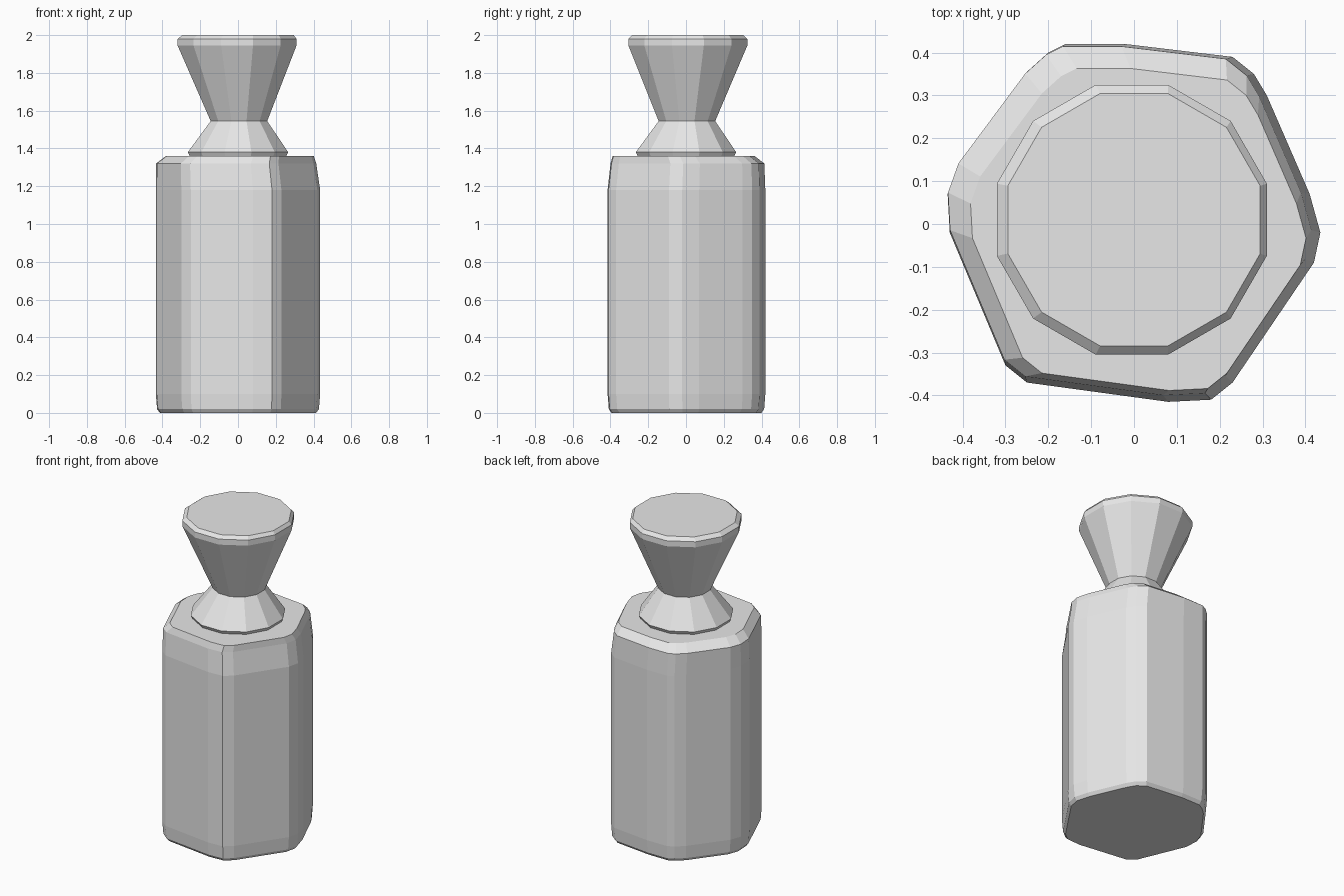
import bpy, bmesh
from math import cos, sin, pi

old = bpy.data.objects.get("Cube")
if old:
    bpy.data.objects.remove(old, do_unlink=True)

grey = bpy.data.materials.new("plain_grey")
grey.use_nodes = True
grey.diffuse_color = (0.8, 0.8, 0.8, 1)
grey.node_tree.nodes["Principled BSDF"].inputs["Base Color"].default_value = (0.8, 0.8, 0.8, 1)


def loft(name, outline, sections):
    """Stack scaled, shifted copies of an outline: (z, scale, dx, dy)."""
    bm = bmesh.new()
    rings = [[bm.verts.new((x * s + dx, y * s + dy, z)) for x, y in outline]
             for z, s, dx, dy in sections]
    n = len(outline)
    for low, high in zip(rings, rings[1:]):
        for i in range(n):
            j = (i + 1) % n
            bm.faces.new((low[i], low[j], high[j], high[i]))
    bm.faces.new(rings[0][::-1])
    bm.faces.new(rings[-1])
    bmesh.ops.recalc_face_normals(bm, faces=bm.faces)
    mesh = bpy.data.meshes.new(name)
    bm.to_mesh(mesh)
    bm.free()
    mesh.materials.append(grey)
    obj = bpy.data.objects.new(name, mesh)
    bpy.context.collection.objects.link(obj)
    return obj


# Six-sided bottle with softened, slightly uneven corners
hexagon = [(0.435, -0.02), (0.41, 0.07), (0.31, 0.30), (0.28, 0.35), (0.23, 0.39),
           (-0.02, 0.42), (-0.16, 0.42), (-0.20, 0.40), (-0.25, 0.355),
           (-0.41, 0.14), (-0.435, 0.07), (-0.43, -0.02), (-0.30, -0.33),
           (-0.25, -0.37), (0.08, -0.415), (0.18, -0.41), (0.23, -0.37), (0.42, -0.09)]
loft("bottle_body", hexagon, [
    (0.0, 0.95, 0, 0), (0.02, 0.985, 0, 0), (0.1, 1, 0, 0), (1.18, 1, 0, 0),
    (1.32, 0.975, -0.01, 0.005), (1.36, 0.9, 0.01, -0.015)])

# Twelve-sided collar and flared stopper
sides = 12
circle = [(cos((i + 0.5) * 2 * pi / sides), sin((i + 0.5) * 2 * pi / sides))
          for i in range(sides)]
loft("collar", circle, [
    (1.35, 0.26, 0, 0), (1.38, 0.275, 0, 0), (1.545, 0.155, 0.005, 0.005)])
loft("stopper", circle, [
    (1.545, 0.155, 0.005, 0.005), (1.945, 0.326, -0.005, 0.01),
    (1.98, 0.326, -0.005, 0.01), (2.0, 0.305, 0, 0.01)])
